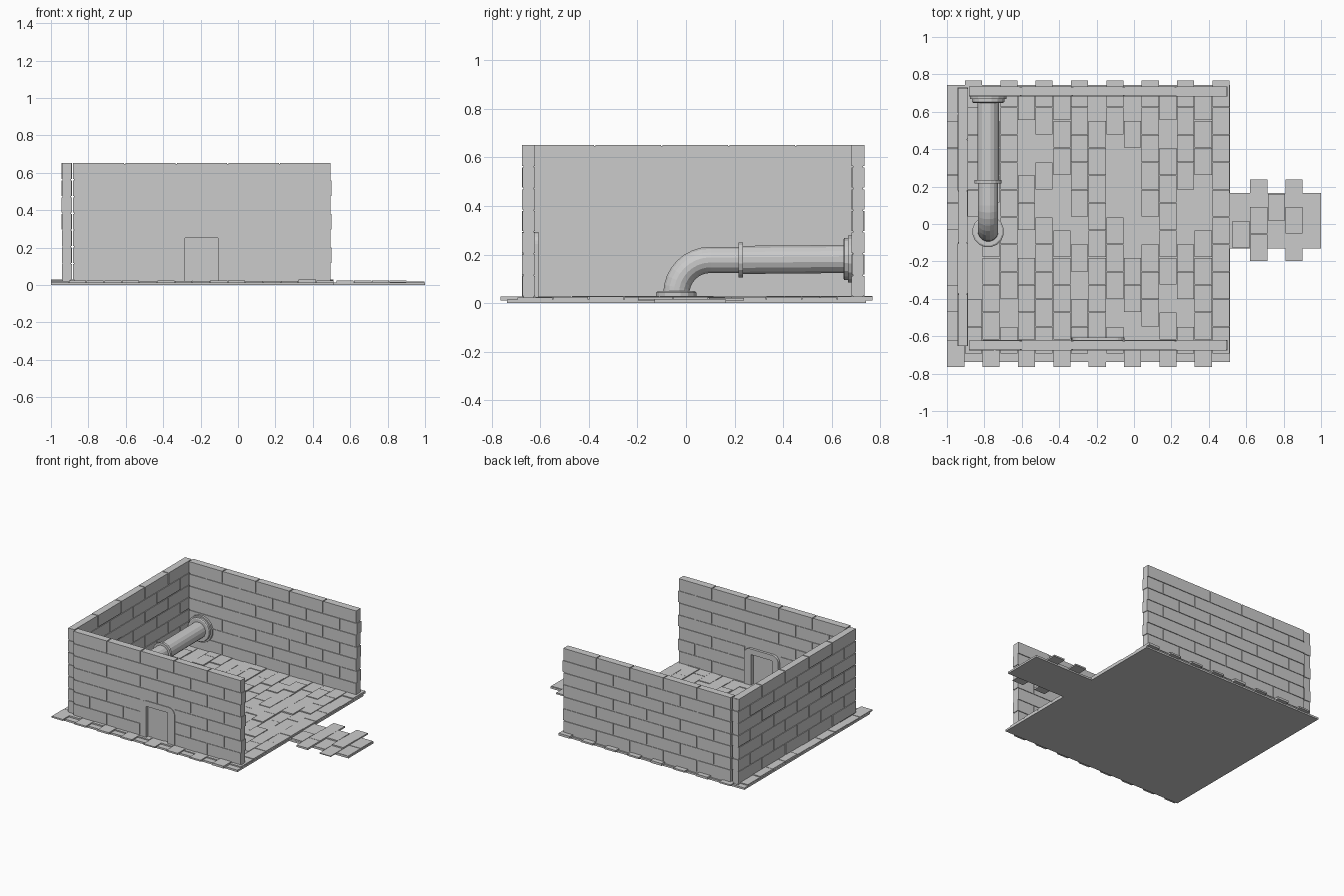
import bpy, bmesh, math, random
from mathutils import Vector

if "Cube" in bpy.data.objects:
    bpy.data.objects.remove(bpy.data.objects["Cube"])

random.seed(4)


def finish(bm, name):
    bmesh.ops.recalc_face_normals(bm, faces=bm.faces)
    me = bpy.data.meshes.new(name)
    bm.to_mesh(me)
    bm.free()
    ob = bpy.data.objects.new(name, me)
    bpy.context.collection.objects.link(ob)
    return ob


def add_box(bm, x0, x1, y0, y1, z0, z1):
    verts = bmesh.ops.create_cube(bm, size=1)["verts"]
    for v in verts:
        v.co = Vector((x1 if v.co.x > 0 else x0, y1 if v.co.y > 0 else y0,
                       z1 if v.co.z > 0 else z0))


def extruded(name, outline, to_3d, offset):
    bm = bmesh.new()
    face = bm.faces.new([bm.verts.new(to_3d(*p)) for p in outline])
    new = bmesh.ops.extrude_face_region(bm, geom=[face])["geom"]
    bmesh.ops.translate(bm, vec=offset, verts=[g for g in new if isinstance(g, bmesh.types.BMVert)])
    return finish(bm, name)


# Base slab with walkway
extruded("base_slab", [(-1, -0.737), (0.512, -0.737), (0.512, -0.13), (1, -0.13),
                       (1, 0.165), (0.512, 0.165), (0.512, 0.742), (-1, 0.742)],
         lambda x, y: (x, y, 0), (0, 0, 0.014))

# Paving: staggered columns of tiles
W, L, G = 0.0945, 0.1465, 0.0015


def paving(name, x0, columns, starts, counts, top):
    bm = bmesh.new()
    for c in range(columns):
        for r in range(counts[c % 2]):
            x, y = x0 + c * W, starts[c % 2] + r * L
            add_box(bm, x + G, x + W - G, y + G, y + L - G, 0.011, top + random.uniform(-0.005, 0.004))
    return finish(bm, name)


paving("floor_tiles", -1, 16, (-0.765, -0.695), (10, 10), 0.025)
paving("walkway_tiles", 0.525, 5, (-0.13, -0.20), (2, 3), 0.021)

# Brick walls: running bond around a recessed mortar core
Z0, ROW, ROWS, BRICK = 0.025, 0.0895, 7, 0.276
GAP, INSET = 0.0035, 0.005
DOOR_IN = (-0.283, -0.108, 0.252)
DOOR_OUT = (-0.333, -0.050, 0.2935)


def wall(name, along, start, end, t0, t1, door=False):
    bm = bmesh.new()

    def place(a0, a1, z0, z1, inset):
        if along == "x":
            add_box(bm, a0, a1, t0 + inset, t1 - inset, z0, z1)
        else:
            add_box(bm, t0 + inset, t1 - inset, a0, a1, z0, z1)

    s, e, top = start + INSET, end - INSET, Z0 + ROW * ROWS - INSET
    if door:
        place(s, DOOR_IN[0], 0.014, top, INSET)
        place(DOOR_IN[1], e, 0.014, top, INSET)
        place(DOOR_IN[0], DOOR_IN[1], DOOR_IN[2], top, INSET)
    else:
        place(s, e, 0.014, top, INSET)
    for r in range(ROWS):
        z0 = Z0 + r * ROW
        a = start - (BRICK / 2 if r % 2 else 0)
        while a < end - 0.02:
            lo, hi = max(a, start), min(a + BRICK, end)
            spans = [(lo, hi)]
            if door and r < 3:
                spans = [(lo, min(hi, DOOR_OUT[0])), (max(lo, DOOR_OUT[1]), hi)]
            for p, q in spans:
                if q - p > 0.015:
                    place(p + (GAP if p > start else 0), q - (GAP if q < end else 0),
                          z0 + GAP, z0 + ROW - (GAP if r < ROWS - 1 else 0),
                          random.uniform(-0.0008, 0.0012))
            a += BRICK
    return finish(bm, name)


wall("front_wall", "x", -0.882, 0.5, -0.675, -0.622, door=True)
wall("back_wall", "x", -0.882, 0.5, 0.683, 0.735)
wall("left_wall", "y", -0.652, 0.73, -0.942, -0.889)

# Door frame with rounded top corners, and recessed door panel
x0, x1, top = DOOR_OUT
R = 0.05
arch = [(x0, 0.02)]
for cx, a0 in ((x0 + R, 180), (x1 - R, 90)):
    for i in range(6):
        a = math.radians(a0 - i * 18)
        arch.append((cx + R * math.cos(a), top - R + R * math.sin(a)))
arch += [(x1, 0.02), (DOOR_IN[1], 0.02), (DOOR_IN[1], DOOR_IN[2]),
         (DOOR_IN[0], DOOR_IN[2]), (DOOR_IN[0], 0.02)]
extruded("door_frame", arch, lambda x, z: (x, -0.675, z), (0, 0.067, 0))
bm = bmesh.new()
add_box(bm, DOOR_IN[0] - 0.005, DOOR_IN[1] + 0.005, -0.652, -0.640, 0.02, DOOR_IN[2] + 0.005)
finish(bm, "door_panel")

# Pipe parts: rings swept along a path in the plane x = PX
PX, PZ, SIDES = -0.78, 0.178, 16


def sweep(name, stations):
    bm = bmesh.new()
    rings = []
    for y, z, angle, r in stations:
        up = Vector((0, -math.sin(angle), math.cos(angle)))
        rings.append([bm.verts.new(Vector((PX, y, z)) + r * (
            math.cos(t) * Vector((1, 0, 0)) + math.sin(t) * up))
            for t in (2 * math.pi * (i + 0.5) / SIDES for i in range(SIDES))])
    for a, b in zip(rings, rings[1:]):
        for i in range(SIDES):
            j = (i + 1) % SIDES
            bm.faces.new((a[i], a[j], b[j], b[i]))
    bm.faces.new(rings[0])
    bm.faces.new(rings[-1])
    return finish(bm, name)


UP, B = math.pi / 2, 0.14
bend = [(-0.04, 0.03, UP, 0.055)]
for i in range(9):
    a = UP * i / 8
    bend.append((-0.04 + B * (1 - math.cos(a)), PZ - B + B * math.sin(a), UP - a, 0.055))
sweep("pipe_elbow", bend + [(0.225, PZ, 0, 0.055)])
sweep("pipe_straight", [(0.225, PZ, 0, 0.059), (0.67, PZ + 0.004, 0, 0.059)])
sweep("pipe_collar", [(0.217, PZ, 0, 0.073), (0.235, PZ, 0, 0.073)])
sweep("floor_flange", [(-0.04, 0.02, UP, 0.085), (-0.04, 0.044, UP, 0.085), (-0.04, 0.05, UP, 0.076)])
sweep("wall_flange", [(0.648, PZ + 0.004, 0, 0.082), (0.652, PZ + 0.004, 0, 0.088),
                      (0.668, PZ + 0.004, 0, 0.088), (0.668, PZ + 0.004, 0, 0.099),
                      (0.686, PZ + 0.004, 0, 0.099)])
